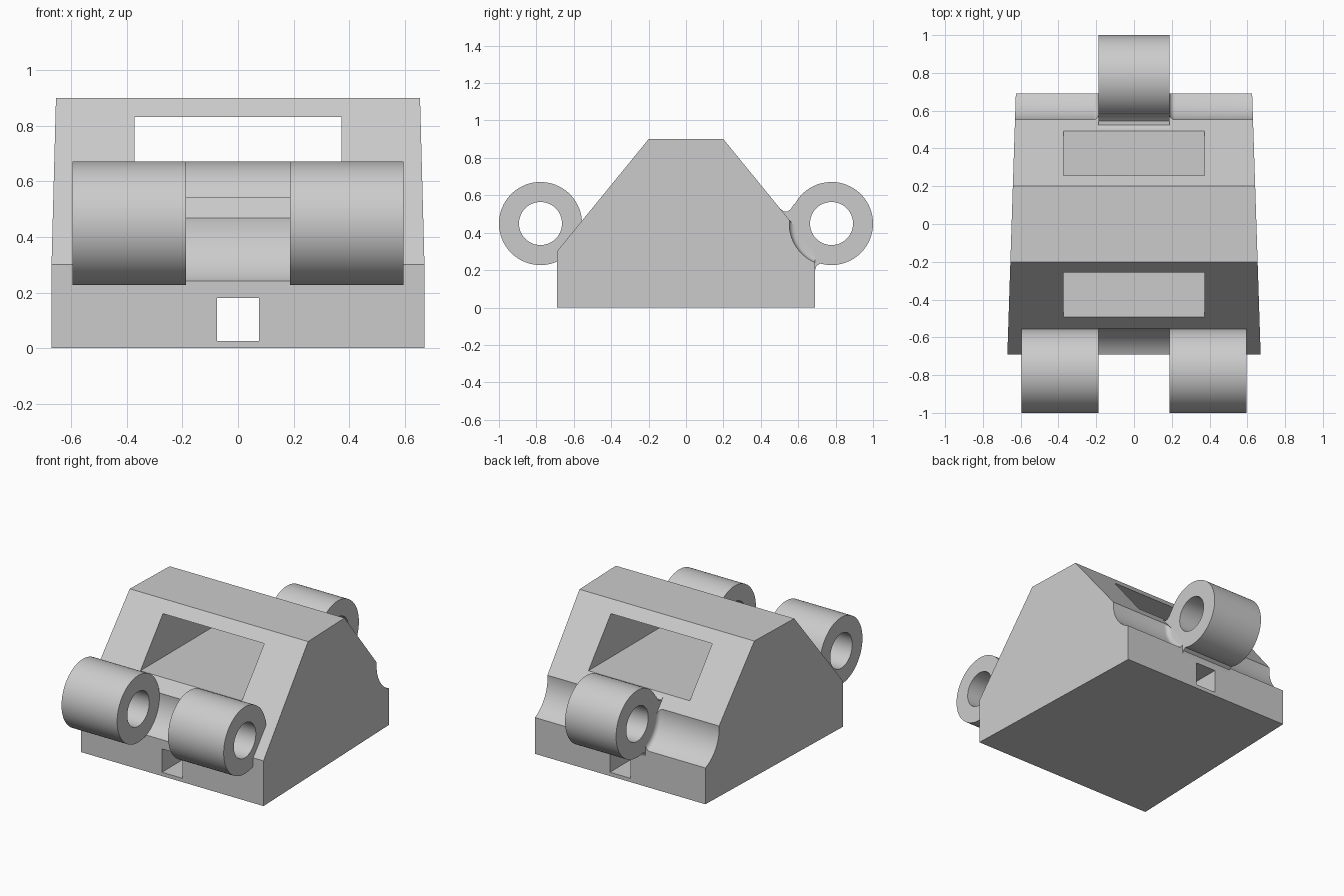
import bpy, bmesh, math

if "Cube" in bpy.data.objects:
    bpy.data.objects.remove(bpy.data.objects["Cube"], do_unlink=True)

grey = bpy.data.materials.new("plain grey")
grey.use_nodes = True
grey.diffuse_color = (0.6, 0.6, 0.6, 1)
grey.node_tree.nodes["Principled BSDF"].inputs["Base Color"].default_value = (0.6, 0.6, 0.6, 1)

PIN_Y, PIN_Z = 0.778, 0.449
LUG_R, HOLE_R, GROOVE_R = 0.222, 0.115, 0.226
LUG_IN, LUG_OUT = 0.187, 0.595
SEGMENTS = 96


def finish(name, bm):
    bmesh.ops.recalc_face_normals(bm, faces=bm.faces)
    mesh = bpy.data.meshes.new(name)
    bm.to_mesh(mesh)
    bm.free()
    mesh.materials.append(grey)
    obj = bpy.data.objects.new(name, mesh)
    bpy.context.collection.objects.link(obj)
    return obj


def skin(name, rings, tube=False):
    """Join matching rings of points; close into a tube or cap the ends."""
    bm = bmesh.new()
    loops = [[bm.verts.new(p) for p in ring] for ring in rings]
    pairs = list(zip(loops, loops[1:]))
    if tube:
        pairs.append((loops[-1], loops[0]))
    else:
        bm.faces.new(loops[0])
        bm.faces.new(loops[-1])
    for a, b in pairs:
        for i in range(len(a)):
            j = (i + 1) % len(a)
            bm.faces.new((a[i], a[j], b[j], b[i]))
    return finish(name, bm)


def prism(name, profile, half_width):
    """Extrude a (y, z) profile across x; half_width depends on y."""
    return skin(name, [[(s * half_width(y), y, z) for y, z in profile] for s in (-1, 1)])


def circle(x, r, y, z):
    steps = [2 * math.pi * i / SEGMENTS for i in range(SEGMENTS)]
    return [(x, y + r * math.cos(a), z + r * math.sin(a)) for a in steps]


def lug(name, x0, x1, y):
    shape = ((x0, LUG_R), (x1, LUG_R), (x1, HOLE_R), (x0, HOLE_R))
    return skin(name, [circle(x, r, y, PIN_Z) for x, r in shape], tube=True)


def activate(obj):
    bpy.ops.object.select_all(action='DESELECT')
    obj.select_set(True)
    bpy.context.view_layer.objects.active = obj


def cut(obj, cutter):
    cutter.hide_render = True
    mod = obj.modifiers.new("cut", 'BOOLEAN')
    mod.operation = 'DIFFERENCE'
    mod.solver = 'EXACT'
    mod.object = cutter
    activate(obj)
    bpy.ops.object.modifier_apply(modifier=mod.name)
    bpy.data.objects.remove(cutter, do_unlink=True)


def box_profile(z0, z1):
    return [(-1, z0), (1, z0), (1, z1), (-1, z1)]


# Body: trapezoid block narrowing slightly towards the back
body = prism("link_body",
             [(-0.69, 0), (0.69, 0), (0.69, 0.3), (0.2, 0.9), (-0.2, 0.9), (-0.69, 0.3)],
             lambda y: 0.648 - 0.0326 * y)

# Through openings: wide upper window and small lower slot
cut(body, prism("window_cutter", box_profile(0.543, 0.832), lambda y: 0.372))
cut(body, prism("slot_cutter", box_profile(0.025, 0.18), lambda y: 0.075))

# Front groove between the two lugs
cut(body, skin("front_groove_cutter",
               [circle(x, GROOVE_R, -PIN_Y, PIN_Z) for x in (-0.19, 0.19)]))

# Back grooves beside the single lug, rounded where they meet it
FILLET = 0.03
for side in (-1, 1):
    rings = []
    for i in range(7):
        a = math.pi / 2 * i / 6
        rings.append((LUG_IN + FILLET * (1 - math.cos(a) ** 1),
                      GROOVE_R - FILLET * (1 - math.sin(a))))
    rings.append((0.8, GROOVE_R))
    cut(body, skin("back_groove_cutter",
                   [circle(side * x, r, PIN_Y, PIN_Z) for x, r in rings]))

# Lugs with pin holes
lugs = [lug("front_right_lug", -LUG_OUT, -LUG_IN, -PIN_Y),
        lug("front_left_lug", LUG_IN, LUG_OUT, -PIN_Y),
        lug("back_lug", -LUG_IN, LUG_IN, PIN_Y)]

# Small blends above and below the back lug
upper = prism("back_lug_upper_blend",
              [(0.5, 0.5), (0.505, 0.527), (0.525, 0.512), (0.545, 0.514), (0.563, 0.53),
               (0.58, 0.556), (0.62, 0.5), (0.57, 0.45)], lambda y: LUG_IN)
lower = prism("back_lug_lower_blend",
              [(0.68, 0.2), (0.69, 0.2), (0.697, 0.222), (0.72, 0.237), (0.72, 0.26),
               (0.68, 0.27)], lambda y: LUG_IN)

for part in [body, upper, lower] + lugs:
    activate(part)
    bpy.ops.object.shade_smooth_by_angle(angle=math.radians(25))
